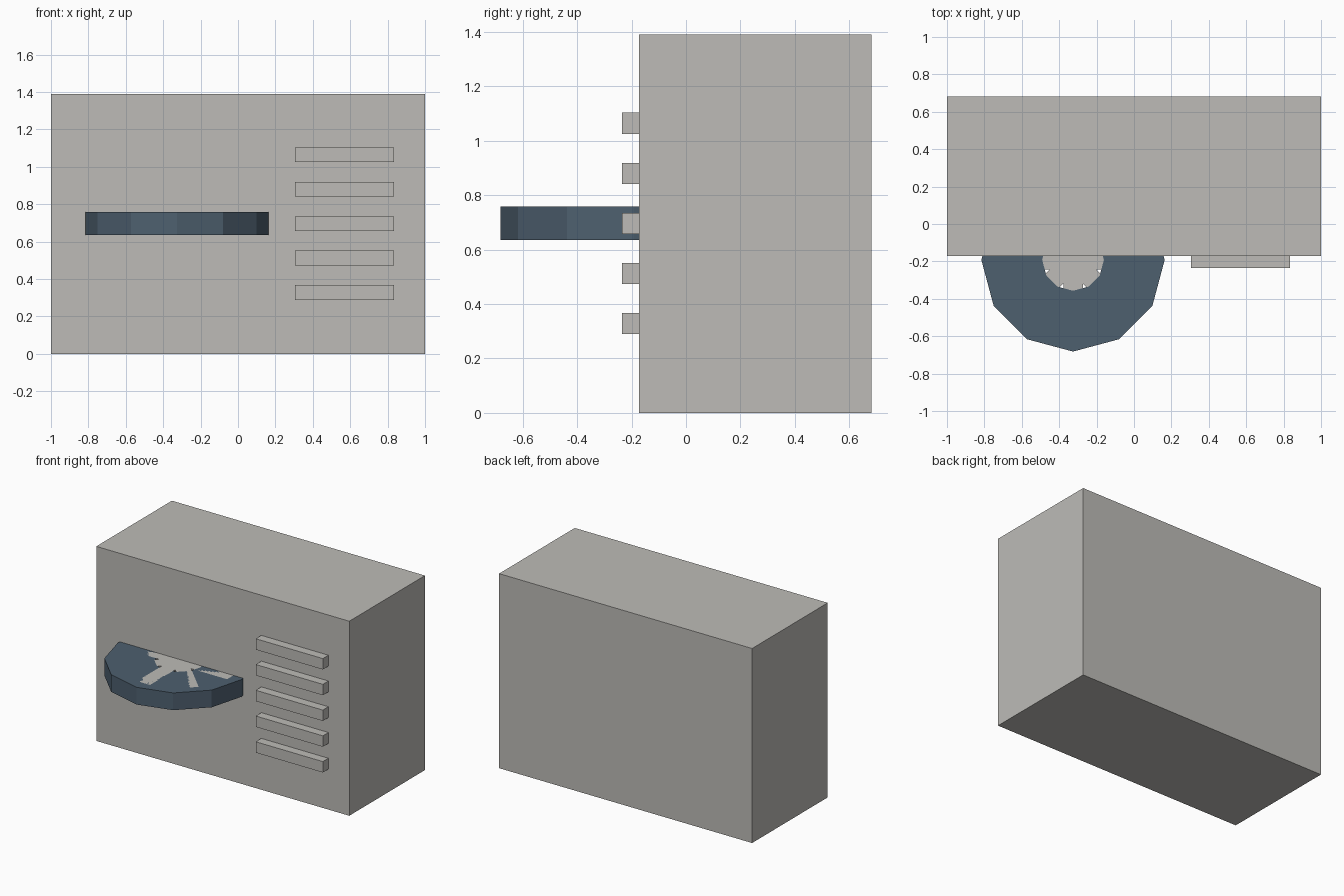
import bpy, bmesh, math
from mathutils import Matrix

if "Cube" in bpy.data.objects:
    bpy.data.objects.remove(bpy.data.objects["Cube"])


def material(name, rgb):
    m = bpy.data.materials.new(name)
    m.diffuse_color = (*rgb, 1)
    m.use_nodes = True
    m.node_tree.nodes["Principled BSDF"].inputs["Base Color"].default_value = m.diffuse_color
    return m


GREY = material("warm light grey", (0.51, 0.50, 0.475))
SLATE = material("dark slate blue", (0.075, 0.115, 0.158))


def finish(name, bm, mat):
    bmesh.ops.recalc_face_normals(bm, faces=bm.faces)
    me = bpy.data.meshes.new(name)
    bm.to_mesh(me)
    bm.free()
    me.materials.append(mat)
    ob = bpy.data.objects.new(name, me)
    bpy.context.collection.objects.link(ob)
    return ob


def box(name, x0, x1, y0, y1, z0, z1, mat, matrix=Matrix()):
    bm = bmesh.new()
    bmesh.ops.create_cube(bm, size=1)
    for v in bm.verts:
        v.co.x = x0 + (v.co.x + 0.5) * (x1 - x0)
        v.co.y = y0 + (v.co.y + 0.5) * (y1 - y0)
        v.co.z = z0 + (v.co.z + 0.5) * (z1 - z0)
    bm.transform(matrix)
    return finish(name, bm, mat)


def ring(name, centre, r_in, r_out, z0, z1, sides, mat):
    bm = bmesh.new()
    loops = []
    for r, z in ((r_in, z0), (r_out, z0), (r_out, z1), (r_in, z1)):
        loops.append([bm.verts.new((centre[0] + r * math.cos(i * math.tau / sides),
                                    centre[1] + r * math.sin(i * math.tau / sides), z))
                      for i in range(sides)])
    for k in range(4):
        a, b = loops[k], loops[(k + 1) % 4]
        for i in range(sides):
            j = (i + 1) % sides
            bm.faces.new((a[i], a[j], b[j], b[i]))
    return finish(name, bm, mat)


# Main casing
FRONT = -0.172
box("casing", -1, 1, FRONT, 0.682, 0, 1.39, GREY)

# Horizontal vent slats on the right of the front
for i in range(5):
    z = 0.328 + i * 0.184
    box(f"vent_slat_{i + 1}", 0.305, 0.835, -0.235, FRONT + 0.03,
        z - 0.039, z + 0.039, GREY)

# Fan ring lying flat, half sunk into the casing
CENTRE = (-0.326, -0.192)
Z0, Z1 = 0.635, 0.758
ring("fan_ring", CENTRE, 0.165, 0.49, Z0, Z1, 12, SLATE)

# Fan blades: four crossed bars, flush with the ring
for i in range(4):
    turn = Matrix.Translation((*CENTRE, 0)) @ Matrix.Rotation(i * math.pi / 4, 4, "Z")
    box(f"fan_blade_{i + 1}", -0.41, 0.41, -0.052, 0.052, Z0, Z1, GREY, turn)
